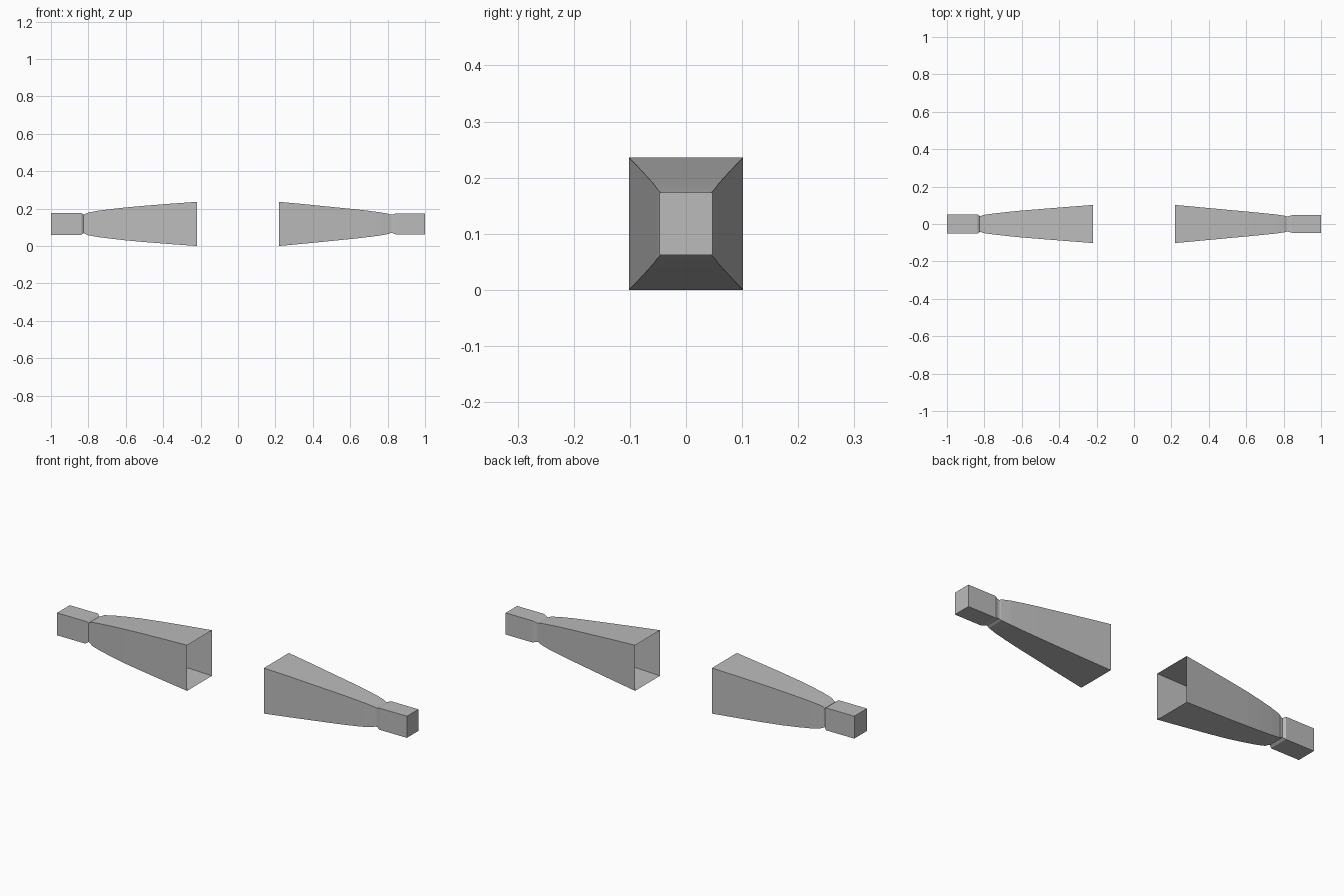
import bpy, bmesh

cube = bpy.data.objects.get("Cube")
if cube:
    bpy.data.objects.remove(cube, do_unlink=True)

grey = bpy.data.materials.new("plain grey")
grey.use_nodes = True
grey.diffuse_color = (0.5, 0.5, 0.5, 1)
grey.node_tree.nodes["Principled BSDF"].inputs["Base Color"].default_value = (0.5, 0.5, 0.5, 1)

CENTRE_Z = 0.118


def square_tube(name, side, profile):
    """Loft rectangles (x, half width, half height); open inner end, capped outer end."""
    bm = bmesh.new()
    rings = []
    for x, w, h in profile:
        rings.append([bm.verts.new((side * x, sy * w, CENTRE_Z + sz * h))
                      for sy, sz in ((-1, -1), (1, -1), (1, 1), (-1, 1))])
    for a, b in zip(rings, rings[1:]):
        for i in range(4):
            j = (i + 1) % 4
            bm.faces.new((a[i], a[j], b[j], b[i]))
    bm.faces.new(rings[-1])
    bmesh.ops.recalc_face_normals(bm, faces=bm.faces)
    # Make the end cap point away from the middle
    bm.faces.ensure_lookup_table()
    bm.normal_update()
    if bm.faces[-1].normal.x * side < 0:
        bmesh.ops.reverse_faces(bm, faces=bm.faces)
    mesh = bpy.data.meshes.new(name)
    bm.to_mesh(mesh)
    bm.free()
    mesh.materials.append(grey)
    obj = bpy.data.objects.new(name, mesh)
    bpy.context.collection.objects.link(obj)
    return obj


# Left arm: almost straight sleeve, flat-bottomed wrist groove, block hand
square_tube("left_arm", 1, [
    (0.22, 0.102, 0.118), (0.36, 0.089, 0.105), (0.50, 0.076, 0.091),
    (0.62, 0.065, 0.079), (0.70, 0.057, 0.070), (0.76, 0.051, 0.062),
    (0.805, 0.044, 0.054), (0.815, 0.041, 0.049), (0.825, 0.041, 0.049),
    (0.845, 0.047, 0.056), (1.0, 0.047, 0.056)])

# Right arm: fuller sleeve, narrow wrist groove, slightly larger hand
square_tube("right_arm", -1, [
    (0.22, 0.102, 0.118), (0.36, 0.091, 0.108), (0.50, 0.080, 0.097),
    (0.60, 0.072, 0.088), (0.68, 0.064, 0.079), (0.75, 0.056, 0.070),
    (0.80, 0.049, 0.061), (0.815, 0.044, 0.054), (0.825, 0.043, 0.049),
    (0.838, 0.052, 0.058), (1.0, 0.052, 0.058)])
